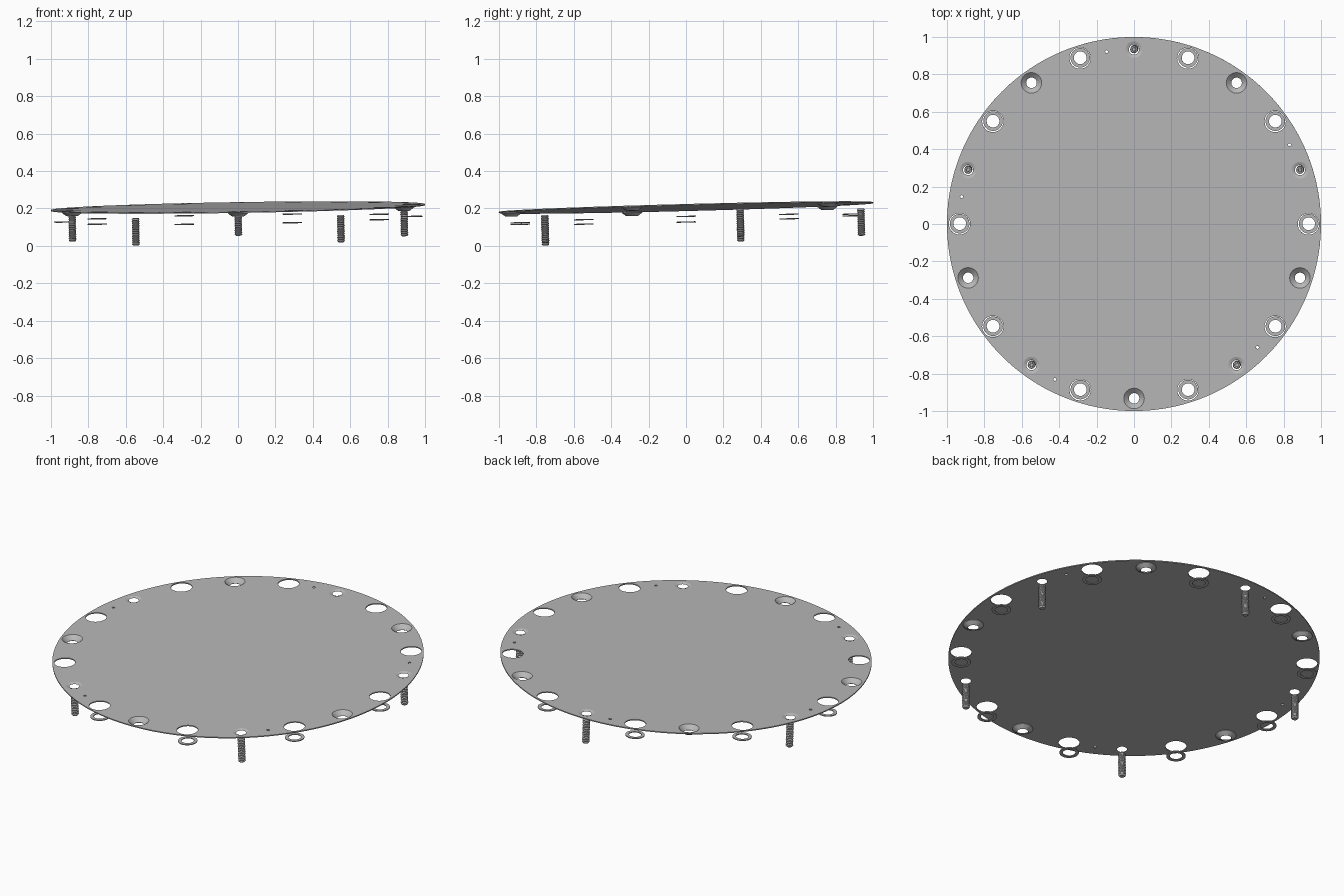
import bpy, bmesh
from math import cos, sin, radians, pi
from mathutils import Matrix, Vector

cube = bpy.data.objects.get("Cube")
if cube:
    bpy.data.objects.remove(cube, do_unlink=True)

grey = bpy.data.materials.new("plain grey")
grey.use_nodes = True
COLOUR = (0.48, 0.48, 0.48, 1)
grey.diffuse_color = COLOUR
grey.node_tree.nodes["Principled BSDF"].inputs["Base Color"].default_value = COLOUR

# Everything is laid out flat, then tilted together
NORMAL = Vector((-0.016, -0.026, 1))
TILT = Vector((0, 0, 1)).rotation_difference(NORMAL).to_matrix().to_4x4()
FRAME = Matrix.Translation((0, 0, 0.205)) @ TILT
RING = 0.933          # radius of the hole circle
HALF = 0.003          # half the plate thickness


def on_ring(deg, r=RING):
    return Vector((r * cos(radians(deg)), r * sin(radians(deg)), 0))


def add_object(name, mesh, place):
    mesh.materials.clear()
    mesh.materials.append(grey)
    mesh.shade_smooth()
    mesh.set_sharp_from_angle(angle=radians(30))
    ob = bpy.data.objects.new(name, mesh)
    ob.matrix_world = FRAME @ Matrix.Translation(place)
    bpy.context.collection.objects.link(ob)
    return ob


def lathe(name, profile, segments, closed=True):
    """Revolve (radius, z) points; a (r1, r2) radius alternates into a star."""
    bm = bmesh.new()
    rings = []
    for r, z in profile:
        radii = r if isinstance(r, tuple) else (r, r)
        rings.append([bm.verts.new((radii[i % 2] * cos(2 * pi * i / segments),
                                    radii[i % 2] * sin(2 * pi * i / segments), z))
                      for i in range(segments)])
    pairs = list(zip(rings, rings[1:]))
    if closed:
        pairs.append((rings[-1], rings[0]))
    else:
        bm.faces.new(rings[0])
        bm.faces.new(rings[-1])
    for a, b in pairs:
        for i in range(segments):
            j = (i + 1) % segments
            bm.faces.new((a[i], a[j], b[j], b[i]))
    bmesh.ops.recalc_face_normals(bm, faces=bm.faces)
    mesh = bpy.data.meshes.new(name)
    bm.to_mesh(mesh)
    bm.free()
    return mesh


# Round plate: a filled outline with every hole as an inner outline
outline = bpy.data.curves.new("plate_outline", 'CURVE')
outline.dimensions = '2D'
outline.fill_mode = 'BOTH'
outline.extrude = HALF


def add_circle(centre, radius, segments):
    spline = outline.splines.new('POLY')
    spline.points.add(segments - 1)
    for i, p in enumerate(spline.points):
        a = 2 * pi * i / segments
        p.co = (centre.x + radius * cos(a), centre.y + radius * sin(a), 0, 1)
    spline.use_cyclic_u = True


screw_angles = [90 + 72 * k for k in range(5)]
cup_angles = [a - 36 for a in screw_angles]
washer_angles = [36 * k for k in range(10)]
pin_angles = [27 + 72 * k for k in range(5)]

add_circle(Vector((0, 0, 0)), 1, 160)
for angles, radius, count in ((screw_angles, 0.044, 32), (cup_angles, 0.055, 32),
                              (washer_angles, 0.057, 40), (pin_angles, 0.008, 12)):
    for a in angles:
        add_circle(on_ring(a), radius, count)

helper = bpy.data.objects.new("plate_helper", outline)
bpy.context.collection.objects.link(helper)
graph = bpy.context.evaluated_depsgraph_get()
plate_mesh = bpy.data.meshes.new_from_object(helper.evaluated_get(graph))
bpy.data.objects.remove(helper, do_unlink=True)
add_object("plate", plate_mesh, (0, 0, 0))

# Deep countersunk cups hanging below the plate
cup = lathe("cup", [(0.055, HALF), (0.028, -0.021), (0.031, -0.024),
                    (0.055, -0.006)], 32)
for i, a in enumerate(cup_angles):
    add_object(f"countersunk_cup_{i + 1}", cup, on_ring(a))

# Shallow countersinks around the screw holes
seat = lathe("seat", [(0.044, HALF), (0.027, -HALF), (0.044, -HALF)], 32)
for i, a in enumerate(screw_angles):
    add_object(f"screw_seat_{i + 1}", seat, on_ring(a))

# Threaded screws with a star socket, floating below their holes
TOP, BOTTOM, THREADS = -0.029, -0.175, 14
step = (TOP - BOTTOM - 0.006) / THREADS
thread = [(0.014, BOTTOM)]
for k in range(THREADS):
    z = BOTTOM + 0.003 + k * step
    thread += [(0.017, z), (0.021, z + step / 2)]
thread += [(0.018, TOP - 0.003), (0.018, TOP),
           ((0.013, 0.008), TOP), ((0.012, 0.007), TOP - 0.015)]
screw = lathe("screw", thread, 12, closed=False)
for i, a in enumerate(screw_angles):
    add_object(f"screw_{i + 1}", screw, on_ring(a))

# Flat washers floating below the large holes
washer = lathe("washer", [(0.052, -0.060), (0.052, -0.065),
                          (0.034, -0.065), (0.034, -0.060)], 40)
for i, a in enumerate(washer_angles):
    add_object(f"washer_{i + 1}", washer, on_ring(a))
